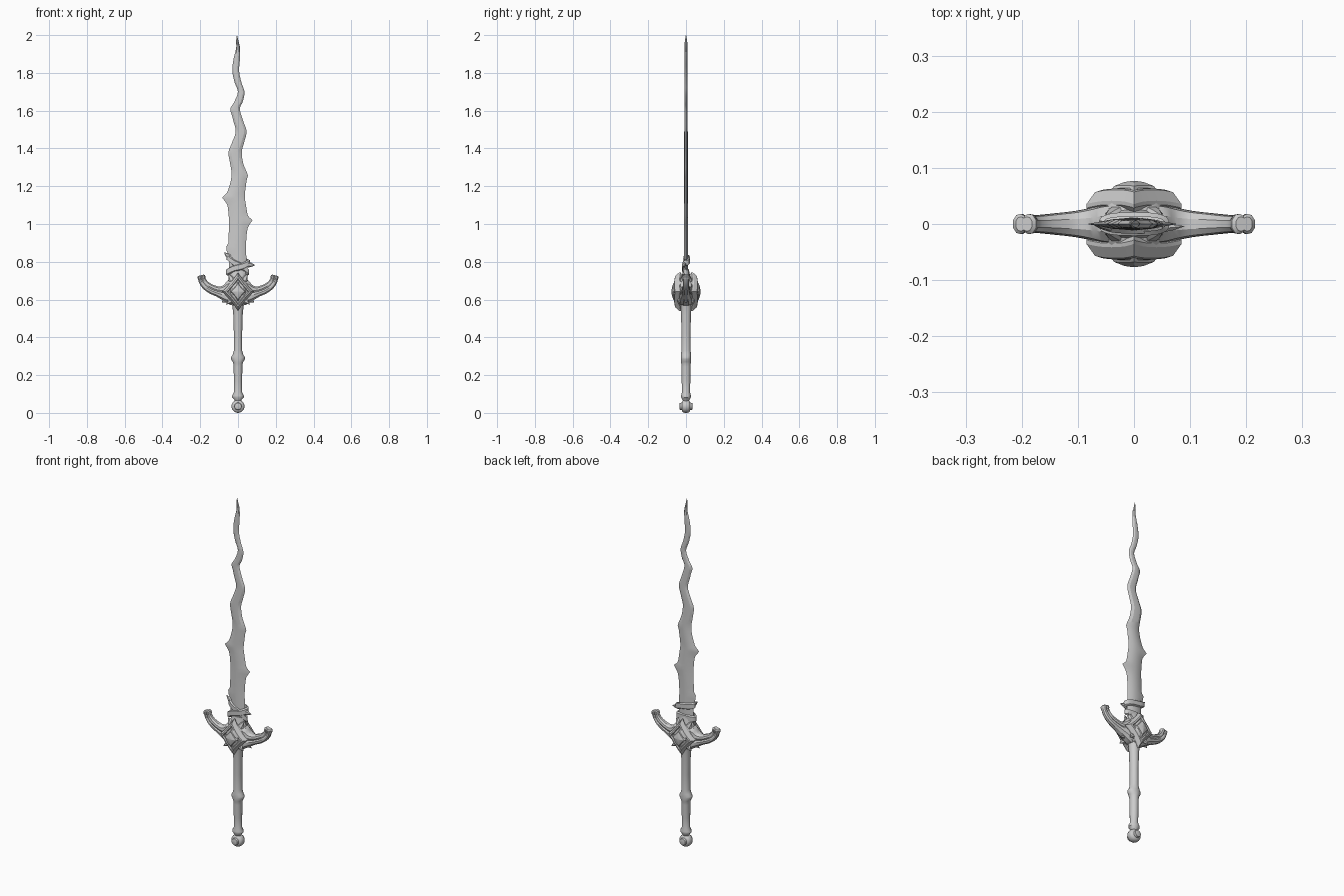
import bpy, bmesh, math
from mathutils import Vector

if "Cube" in bpy.data.objects:
    bpy.data.objects.remove(bpy.data.objects["Cube"])


def loft(name, rings, closed=False, angle=35):
    """Skin a list of equal-length point rings into a solid."""
    bm = bmesh.new()
    vs = [[bm.verts.new(p) for p in ring] for ring in rings]
    n, m = len(vs), len(vs[0])
    for i in range(n if closed else n - 1):
        a, b = vs[i], vs[(i + 1) % n]
        for j in range(m):
            k = (j + 1) % m
            bm.faces.new((a[j], a[k], b[k], b[j]))
    if not closed:
        bm.faces.new(vs[0])
        bm.faces.new(vs[-1])
    bmesh.ops.recalc_face_normals(bm, faces=bm.faces)
    me = bpy.data.meshes.new(name)
    bm.to_mesh(me)
    bm.free()
    ob = bpy.data.objects.new(name, me)
    bpy.context.collection.objects.link(ob)
    bpy.ops.object.select_all(action='DESELECT')
    ob.select_set(True)
    bpy.context.view_layer.objects.active = ob
    bpy.ops.object.shade_smooth_by_angle(angle=math.radians(angle))
    return ob


def smooth(rows, steps):
    """Catmull-Rom interpolation through the rows."""
    pts = [Vector(r) for r in rows]
    out = []
    for i in range(len(pts) - 1):
        p0, p1, p2 = pts[max(i - 1, 0)], pts[i], pts[i + 1]
        p3 = pts[min(i + 2, len(pts) - 1)]
        for s in range(steps):
            t = s / steps
            out.append(0.5 * (2 * p1 + (p2 - p0) * t + (2 * p0 - 5 * p1 + 4 * p2 - p3) * t * t
                              + (3 * p1 - p0 - 3 * p2 + p3) * t ** 3))
    return out + [pts[-1]]


def circle(n):
    return [(math.cos(2 * math.pi * i / n), math.sin(2 * math.pi * i / n)) for i in range(n)]


# Wavy blade: height, left edge, right edge
blade_rows = [(0.66, -.045, .045), (0.78, -.047, .045), (0.90, -.05, .043), (1.02, -.048, .052),
              (1.10, -.055, .042), (1.15, -.06, .036), (1.22, -.04, .044), (1.27, -.034, .046),
              (1.32, -.042, .028), (1.38, -.05, .02), (1.43, -.032, .032), (1.49, -.012, .045),
              (1.55, -.026, .026), (1.61, -.037, .01), (1.65, -.018, .026), (1.70, -.001, .034),
              (1.75, -.018, .018), (1.81, -.03, .006), (1.87, -.024, .01), (1.93, -.010, .011),
              (1.97, -.010, .002), (2.0, -.006, -.005)]
# Thorns: side, height, length, reach above, reach below
thorns = [(0, 1.14, .024, .03, .05), (1, 1.02, .025, .03, .05), (0, .875, .02, .02, .05),
          (1, 1.255, .006, .03, .03), (0, 1.605, .005, .03, .03)]
rings = []
for z, l, r in smooth(blade_rows, 6):
    c, w = (l + r) / 2, (r - l) / 2
    t = .0075 + .0045 * (2 - z) / 1.3
    t *= min(1, .15 + (2 - z) / .05)
    e = [l, r]
    for side, tz, size, up, down in thorns:
        d = (z - tz) / up if z > tz else (tz - z) / down
        e[side] += (1 if side else -1) * size * max(0, 1 - d) ** 1.6
    rings.append([(e[0], 0, z), (c - .55 * w, -t * .8, z), (c, -t, z), (c + .55 * w, -t * .8, z),
                  (e[1], 0, z), (c + .55 * w, t * .8, z), (c, t, z), (c - .55 * w, t * .8, z)])
loft("blade", rings, angle=20)

# Crossing strap wound twice round the blade base
strap_keys = [.745, .795, .825, .745]
rings = []
N = 64
for i in range(N):
    a = 4 * math.pi * i / N
    q = i / N * 4
    f = q % 1
    f = f * f * (3 - 2 * f)
    z = strap_keys[int(q)] * (1 - f) + strap_keys[(int(q) + 1) % 4] * f
    grow = 0 if i < N / 2 else -.004
    ring = []
    for u, v in ((-1, -.6), (-.7, 1), (.7, 1), (1, -.6)):
        ca, sa = math.cos(a), math.sin(a)
        o = v * .005 + grow
        ring.append((-(.058 + o) * math.copysign(abs(ca) ** .7, ca),
                     -(.016 + o) * math.copysign(abs(sa) ** .7, sa), z + u * .018))
    rings.append(ring)
loft("blade_strap", rings, closed=True)


def thorn(name, base, tip, r, flat=.5):
    """Small leaf-shaped spike."""
    b, t = Vector(base), Vector(tip)
    d = (t - b).normalized()
    y = Vector((0, 1, 0))
    s = d.cross(y).normalized()
    w = s.cross(d)
    loft(name, [[b + d * (t - b).length * k + (s * x + w * v * flat) * r * q for x, v in circle(6)]
                for k, q in ((0, 1), (.5, .7), (1, .05))])


thorn("strap_spike_right", (.05, -.008, .785), (.09, -.004, .782), .016)
thorn("strap_spike_left", (-.045, -.006, .825), (-.074, 0, .85), .014)

# Upswept crossguard: x, z, half height, half depth for one side
arm = [(0, .64, .075, .036), (.045, .638, .066, .035), (.075, .637, .043, .029), (.105, .642, .028, .023),
       (.14, .655, .025, .019), (.168, .673, .023, .016), (.186, .695, .021, .015), (.193, .716, .02, .0145)]
half = smooth(arm, 3)
path = [Vector((-p[0], p[1], p[2], p[3])) for p in half[:0:-1]] + half
quarter = [(0, .8), (.3, 1), (.72, .9), (1, .4)]
section = quarter + [(u, -v) for u, v in quarter[::-1]]
section += [(-u, -v) for u, v in quarter[1:]] + [(-u, v) for u, v in quarter[:0:-1]]
rings = []
for i, p in enumerate(path):
    d = path[min(i + 1, len(path) - 1)] - path[max(i - 1, 0)]
    d = Vector((d[0], d[1])).normalized()
    rings.append([(p[0] - d[1] * u * p[2], v * p[3], p[1] + d[0] * u * p[2]) for u, v in section])
loft("crossguard", rings, angle=30)

# Rolled lip at each guard tip, and spurs below
for s, side in ((-1, "left"), (1, "right")):
    lip = []
    for k, g in ((-.010, .9), (-.004, 1.12), (.008, 1.12), (.013, .8)):
        lip.append([(s * (.193 + .25 * k + .95 * u * .019 * g), v * .016 * g,
                     .716 + .97 * k - .25 * u * .019 * g) for u, v in section])
    loft("guard_tip_" + side, lip)
    thorn("guard_spur_" + side, (s * .04, 0, .615), (s * .085, 0, .585), .026, .9)
    for y in (-1, 1):
        thorn("guard_leaf_" + side, (s * .02, y * .03, .61), (s * .062, y * .042, .575), .022, .6)
        thorn("guard_upper_leaf_" + side, (s * .025, y * .022, .69), (s * .05, y * .015, .735), .022, .6)

# Collar holding the blade in the guard
loft("blade_collar", [[(x * rx, y * ry, z) for x, y in circle(12)] for rx, ry, z in
                      ((.06, .034, .67), (.05, .028, .71), (.043, .02, .735), (.05, .017, .75))])

# Layered four-pointed bosses, front and back
layers = [(.75, .02), (1, .036), (1, .043), (.82, .062), (.70, .064), (.62, .058),
          (.52, .058), (.42, .069), (.2, .075), (.02, .077)]
for s, name in ((-1, "front_boss"), (1, "back_boss")):
    rings = []
    for k, y in layers:
        ring = []
        for ca, sa in circle(24):
            x = math.copysign(abs(ca) ** 2.2, ca)
            z = math.copysign(abs(sa) ** 2.2, sa)
            tip = (x * x + z * z) ** 2 * k * k * .008
            ring.append((.085 * k * x, s * (y - tip), .642 + .102 * k * z))
        rings.append(ring)
    loft(name, rings, angle=25)

# Rounded core behind the bosses
loft("boss_core", [[(.062 * r * x, y, .642 + .075 * r * z) for x, z in circle(16)]
                   for r, y in ((.5, -.064), (.8, -.05), (1, -.025), (1, .025), (.8, .05), (.5, .064))])

# Grip with swollen mid ring and lower collar: half width, half depth, height
grip = [(.014, .014, .055), (.02, .019, .07), (.031, .026, .082), (.031, .026, .092), (.021, .021, .11),
        (.022, .023, .17), (.023, .024, .245), (.025, .025, .262), (.028, .027, .27), (.037, .027, .285),
        (.037, .027, .295), (.028, .027, .308), (.022, .024, .33), (.022, .024, .42), (.025, .026, .52),
        (.03, .03, .57), (.04, .034, .61)]
loft("grip", [[(x * rx, y * ry, z) for x, y in circle(16)] for rx, ry, z in grip])

# Round pommel with a stud on each face
side = [(.011, .035), (.018, .033), (.02, .022), (.025, .021), (.032, .015), (.0345, .006)]
prof = [(r, -y) for r, y in side] + side[::-1]
loft("pommel", [[(r * x, y, .0345 + r * z) for x, z in circle(20)] for r, y in prof])
